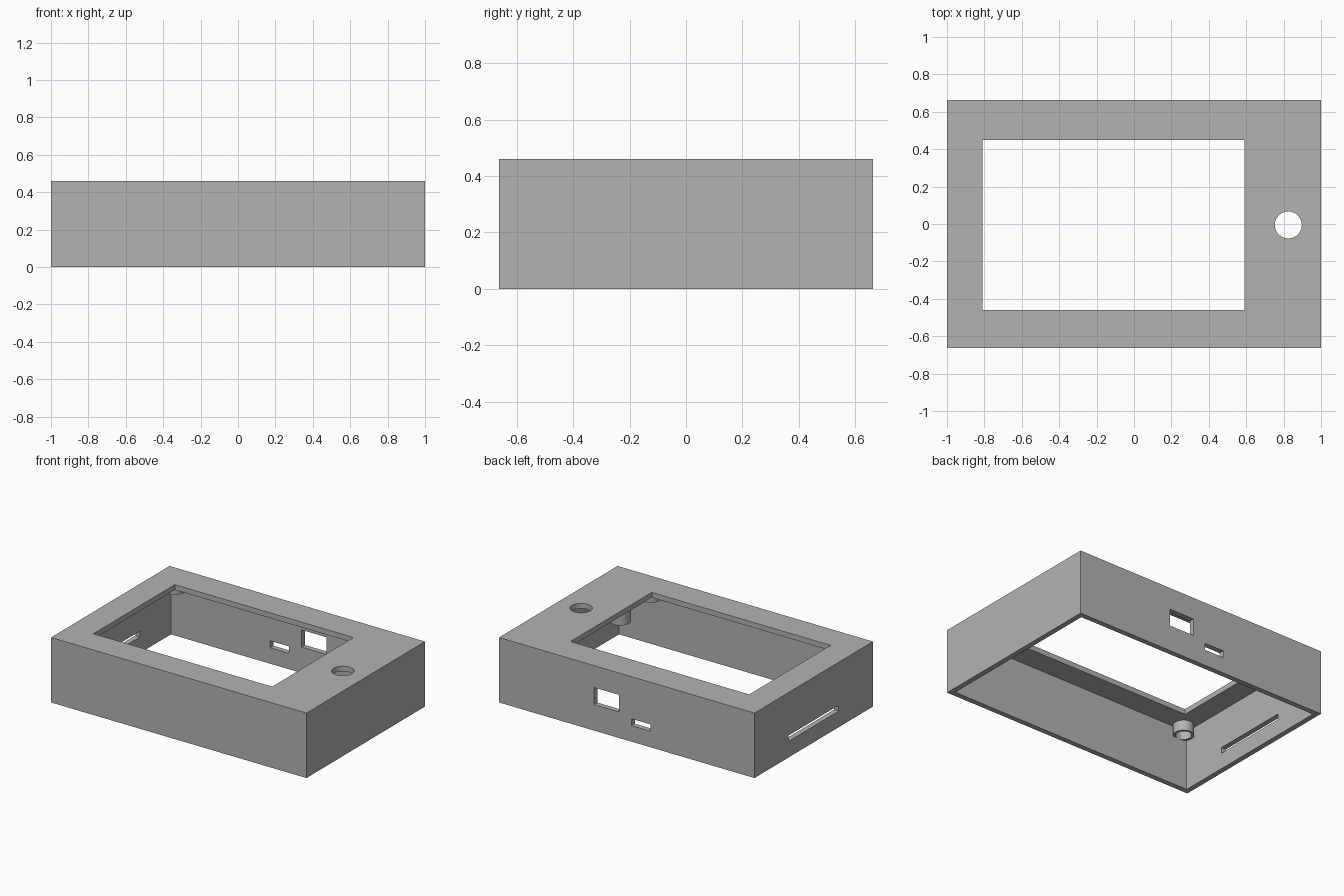
import bpy, bmesh, math

if "Cube" in bpy.data.objects:
    bpy.data.objects.remove(bpy.data.objects["Cube"])

L, W, H, T = 2.0, 1.325, 0.46, 0.037   # length, width, height, wall thickness

grey = bpy.data.materials.new("grey_plastic")
grey.diffuse_color = (0.45, 0.45, 0.45, 1)
grey.use_nodes = True
grey.node_tree.nodes["Principled BSDF"].inputs["Base Color"].default_value = grey.diffuse_color


def make_object(name, bm):
    mesh = bpy.data.meshes.new(name)
    bmesh.ops.recalc_face_normals(bm, faces=bm.faces)
    bm.to_mesh(mesh)
    bm.free()
    obj = bpy.data.objects.new(name, mesh)
    bpy.context.collection.objects.link(obj)
    mesh.materials.append(grey)
    return obj


def box(name, x, y, z):
    """Box from (min, max) pairs."""
    bm = bmesh.new()
    bmesh.ops.create_cube(bm, size=1)
    for v in bm.verts:
        v.co = [r[0] if c < 0 else r[1] for c, r in zip(v.co, (x, y, z))]
    return make_object(name, bm)


def smooth(obj):
    bpy.ops.object.select_all(action='DESELECT')
    obj.select_set(True)
    bpy.context.view_layer.objects.active = obj
    bpy.ops.object.shade_smooth_by_angle(angle=math.radians(30))


def tube(name, x, y, z0, z1, r_out, r_in, n=32):
    """Hollow post made by spinning a rectangular wall section."""
    bm = bmesh.new()
    rings = []
    for r, z in ((r_out, z0), (r_out, z1), (r_in, z1), (r_in, z0)):
        rings.append([bm.verts.new((x + r * math.cos(2 * math.pi * i / n),
                                    y + r * math.sin(2 * math.pi * i / n), z))
                      for i in range(n)])
    for k in range(4):
        a, b = rings[k], rings[(k + 1) % 4]
        for i in range(n):
            j = (i + 1) % n
            bm.faces.new((a[i], a[j], b[j], b[i]))
    obj = make_object(name, bm)
    smooth(obj)
    return obj


# Case shell, open underneath
case = box("case_shell", (-L / 2, L / 2), (-W / 2, W / 2), (0, H))

# Cutters for the cavity and openings
back, left = (W / 2 - 0.1, W / 2 + 0.1), (-L / 2 - 0.1, -L / 2 + 0.1)
cutters = [
    box("cavity_cutter", (-L / 2 + T, L / 2 - T), (-W / 2 + T, W / 2 - T), (-0.1, H - T)),
    box("screen_window_cutter", (-0.81, 0.59), (-0.46, 0.45), (H - 0.1, H + 0.1)),
    box("square_port_cutter", (0.06, 0.255), back, (0.184, 0.305)),
    box("small_port_cutter", (-0.187, -0.037), back, (0.113, 0.162)),
    box("card_slot_cutter", left, (-0.28, 0.28), (0.114, 0.155)),
]
bm = bmesh.new()
bmesh.ops.create_cone(bm, cap_ends=True, segments=48, radius1=0.072, radius2=0.072, depth=0.2)
bmesh.ops.translate(bm, verts=bm.verts, vec=(0.825, -0.005, H))
cutters.append(make_object("button_hole_cutter", bm))

for c in cutters:
    c.hide_render = True
    c.hide_set(True)
    m = case.modifiers.new(c.name, 'BOOLEAN')
    m.operation, m.solver, m.object = 'DIFFERENCE', 'EXACT', c

# Bake the cuts and drop the cutters
deps = bpy.context.evaluated_depsgraph_get()
case.data = bpy.data.meshes.new_from_object(case.evaluated_get(deps))
case.modifiers.clear()
for c in cutters:
    bpy.data.objects.remove(c)
smooth(case)

# Short hollow screen posts and taller posts beside the button
for side, s in (("front", -1), ("back", 1)):
    for end, x in (("left", -0.895), ("right", 0.68)):
        tube(f"screen_post_{side}_{end}", x, s * 0.575, 0.35, H - T, 0.068, 0.052)
    tube(f"button_post_{side}", 0.85, s * 0.48, 0.18, H - T, 0.068, 0.052)
